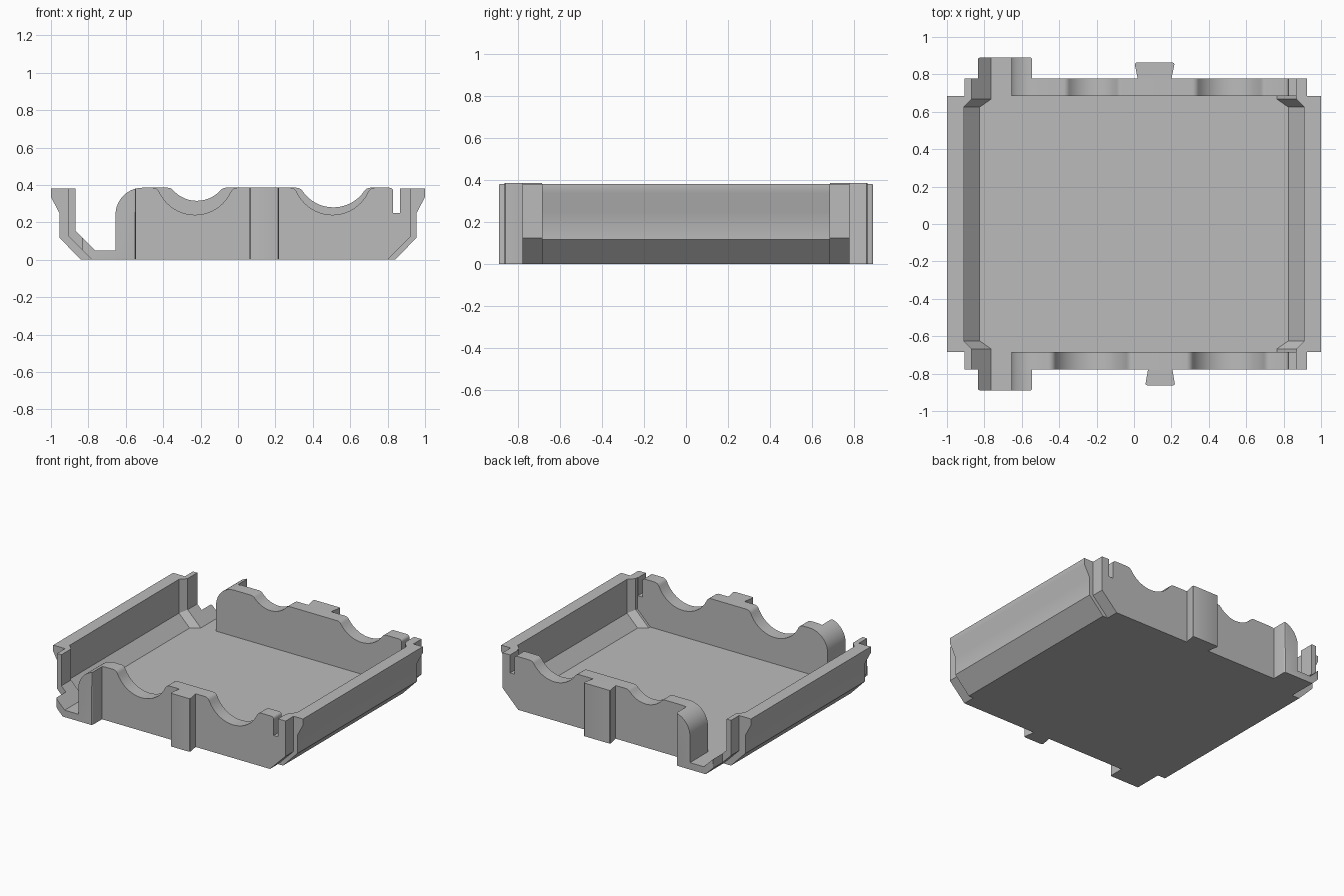
import bpy, bmesh, math

cube = bpy.data.objects.get("Cube")
if cube:
    bpy.data.objects.remove(cube, do_unlink=True)

grey = bpy.data.materials.new("plain grey")
grey.use_nodes = True
COLOUR = (0.5, 0.5, 0.5, 1)
grey.diffuse_color = COLOUR
grey.node_tree.nodes["Principled BSDF"].inputs["Base Color"].default_value = COLOUR

TOP = 0.385       # top of the end walls
RIM = 0.38        # top of the side walls
FLOOR = 0.05
Y_IN, Y_OUT, Y_TAB = 0.685, 0.777, 0.89


def loft(name, rings, round_edge=None, radius=0.012):
    """Skin matching rings of points, cap both ends, optionally round chosen edges."""
    bm = bmesh.new()
    loops = [[bm.verts.new(p) for p in ring] for ring in rings]
    n = len(loops[0])
    for a, b in zip(loops, loops[1:]):
        for i in range(n):
            j = (i + 1) % n
            bm.faces.new((a[i], a[j], b[j], b[i]))
    bm.faces.new(loops[0])
    bm.faces.new(loops[-1])
    bmesh.ops.recalc_face_normals(bm, faces=bm.faces)
    if round_edge:
        edges = [e for e in bm.edges if round_edge(e)]
        bmesh.ops.bevel(bm, geom=edges, offset=radius, segments=3,
                        profile=0.5, affect='EDGES')
    mesh = bpy.data.meshes.new(name)
    bm.to_mesh(mesh)
    bm.free()
    obj = bpy.data.objects.new(name, mesh)
    bpy.context.collection.objects.link(obj)
    mesh.materials.append(grey)
    bpy.ops.object.select_all(action='DESELECT')
    obj.select_set(True)
    bpy.context.view_layer.objects.active = obj
    bpy.ops.object.shade_smooth_by_angle(angle=math.radians(30))
    return obj


def extrude_y(name, profile, y0, y1, round_edge=None):
    return loft(name, [[(x, y, z) for x, z in profile] for y in (y0, y1)], round_edge)


def arc(cx, cz, r, a0, a1, steps):
    angles = [math.radians(a0 + (a1 - a0) * i / steps) for i in range(steps + 1)]
    return [(cx + r * math.cos(a), cz + r * math.sin(a)) for a in angles]


def dip(cx, bottom, r, fillet=0.04):
    """Round cradle with filleted lips, listed from +x to -x."""
    dz = bottom + r - (TOP - fillet)
    dx = math.sqrt((r + fillet) ** 2 - dz ** 2)
    lean = math.degrees(math.atan2(dz, dx))
    return (arc(cx + dx, TOP - fillet, fillet, 90, 180 - lean, 6)
            + arc(cx, bottom + r, r, -lean, lean - 180, 20)[1:-1]
            + arc(cx - dx, TOP - fillet, fillet, lean, 90, 6))


# Floor slab
extrude_y("floor", [(-0.76, 0), (0.76, 0), (0.76, FLOOR), (-0.76, FLOOR)], -Y_IN, Y_IN)

# Side walls: lipped outside, thicker at both ends
stations = [(-Y_IN, 0.87, 0.765), (-0.667, 0.87, 0.765), (-0.625, 0.91, 0.825),
            (0.625, 0.91, 0.825), (0.667, 0.87, 0.765), (Y_IN, 0.87, 0.765)]
for side, name in ((1, "left_side_wall"), (-1, "right_side_wall")):
    rings = []
    for y, wall, foot in stations:
        section = [(1, RIM), (1, 0.335), (0.955, 0.25), (0.955, 0.118), (0.84, 0),
                   (0.76, 0), (0.76, FLOOR), (foot, FLOOR),
                   (wall, FLOOR + wall - foot), (wall, RIM)]
        rings.append([(side * x, y, z) for x, z in section])
    loft(name, rings)

# End walls, corner tabs and dovetail keys
round_left = arc(-0.51, 0.24, 0.145, 90, 180, 16)
ends = ((-1, "front", [(0.505, 0.24, 0.21), (-0.23, 0.24, 0.21)], 0.14, 0.065, 0.08),
        (1, "back", [(0.51, 0.28, 0.2), (-0.22, 0.315, 0.17)], 0.11, 0.09, 0.108))
for sign, label, dips, key_x, neck, head in ends:
    # Wall with two cradles, a slot at one end and a gap at the other
    outline = [(0.80, 0), (0.925, 0.125), (0.925, RIM), (0.865, RIM),
               (0.865, 0.25), (0.83, 0.25)]
    outline += arc(0.81, TOP - 0.02, 0.02, 0, 90, 4)
    for d in dips:
        outline += dip(*d)
    outline += round_left
    outline += [(-0.655, FLOOR), (-0.765, FLOOR), (-0.87, 0.155), (-0.87, RIM),
                (-0.905, RIM), (-0.905, 0.125), (-0.78, 0)]
    extrude_y(label + "_wall", outline, sign * Y_IN, sign * Y_OUT)

    # Corner tab that carries the gap outward
    edge_z = 0.24 + math.sqrt(0.145 ** 2 - 0.035 ** 2)
    tab = [(-0.545, 0), (-0.545, edge_z)] + [p for p in round_left if p[0] < -0.55]
    tab += [(-0.655, FLOOR), (-0.765, FLOOR), (-0.835, 0.12), (-0.835, 0.055), (-0.78, 0)]

    def outer_upright(e):
        a, b = (v.co for v in e.verts)
        return (min(abs(a.y), abs(b.y)) > Y_TAB - 0.001 and abs(a.x - b.x) < 0.001
                and (a.x > -0.55 or a.x < -0.83))
    extrude_y(label + "_corner_tab", tab, sign * Y_OUT, sign * Y_TAB, outer_upright)

    # Dovetail key, narrow at the wall
    key = [(key_x - neck, Y_OUT), (key_x - head, 0.863),
           (key_x + head, 0.863), (key_x + neck, Y_OUT)]

    def outer_corner(e):
        a, b = (v.co for v in e.verts)
        return abs(a.z - b.z) > 0.1 and abs(a.y) > 0.85
    loft(label + "_dovetail_key",
         [[(x, sign * y, z) for x, y in key] for z in (0, TOP)], outer_corner)
